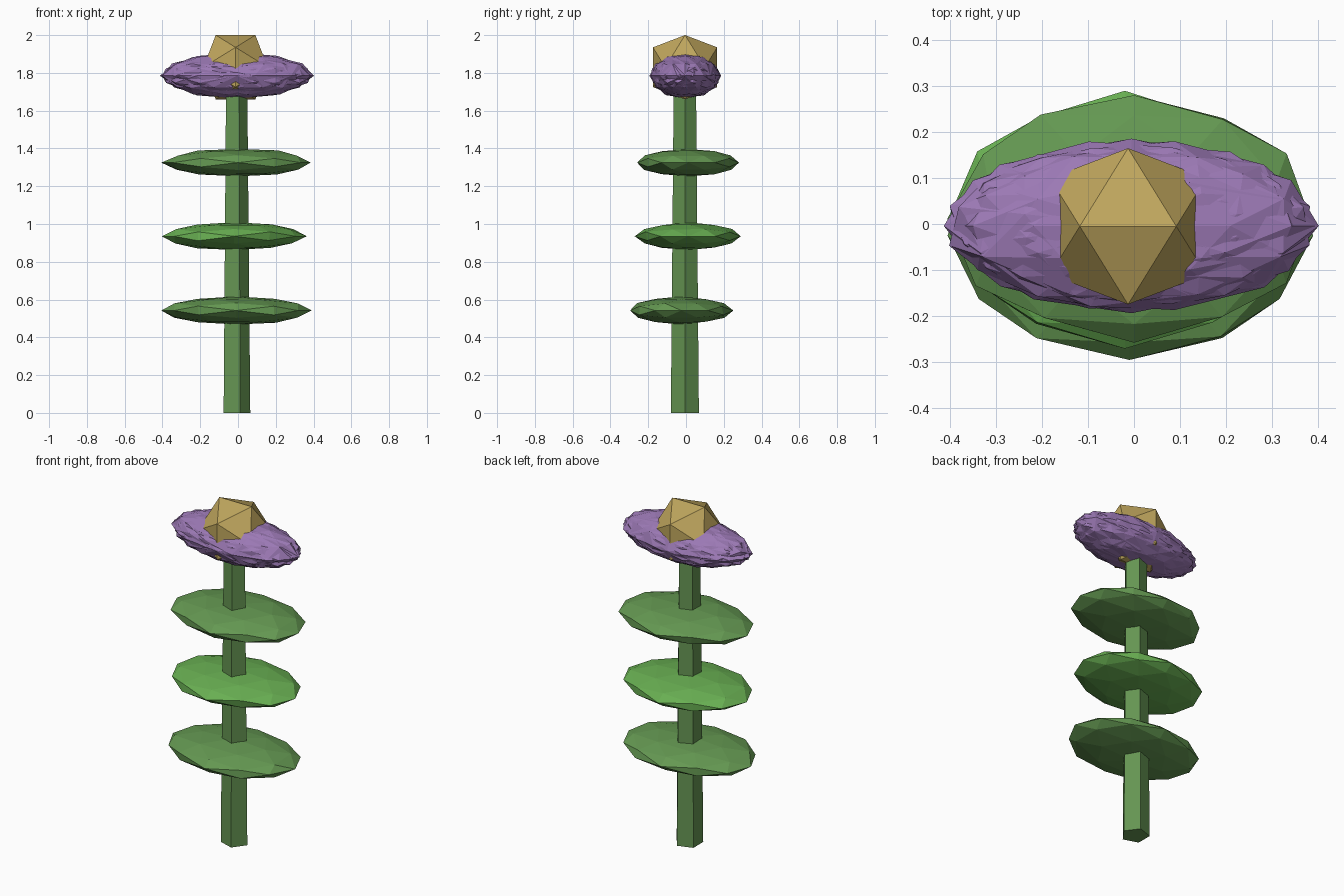
import bpy, bmesh, math, random
from mathutils import Vector, Matrix

if "Cube" in bpy.data.objects:
    bpy.data.objects.remove(bpy.data.objects["Cube"])

random.seed(4)
CX, CY = -0.013, -0.006


def material(name, rgb):
    m = bpy.data.materials.new(name)
    m.diffuse_color = (*rgb, 1)
    m.use_nodes = True
    m.node_tree.nodes["Principled BSDF"].inputs["Base Color"].default_value = m.diffuse_color
    return m


GREEN = material("stem_green", (0.13, 0.30, 0.085))
LEAF = material("leaf_green", (0.13, 0.32, 0.085))
BRIGHT = material("bright_leaf_green", (0.14, 0.43, 0.085))
PURPLE = material("petal_purple", (0.33, 0.19, 0.46))
GOLD = material("centre_gold", (0.52, 0.38, 0.11))


def finish(bm, name, mat):
    bmesh.ops.recalc_face_normals(bm, faces=bm.faces)
    me = bpy.data.meshes.new(name)
    bm.to_mesh(me)
    bm.free()
    me.materials.append(mat)
    ob = bpy.data.objects.new(name, me)
    bpy.context.collection.objects.link(ob)
    return ob


def ball(subdivide=True, jitter=0.0):
    """Unit icosahedron with an edge on top running along x, optionally split once."""
    bm = bmesh.new()
    phi = (1 + 5 ** 0.5) / 2
    for s in (-1, 1):
        for t in (-phi, phi):
            for co in ((s, 0, t), (t, s, 0), (0, t, s)):
                bm.verts.new(Vector(co).normalized())
    bmesh.ops.convex_hull(bm, input=bm.verts)
    if subdivide:
        bmesh.ops.subdivide_edges(bm, edges=bm.edges[:], cuts=1, use_grid_fill=True)
        for v in bm.verts:
            v.co = v.co.normalized() * (1 + random.uniform(-jitter, jitter))
    return bm


def place(bm, centre, size, turn=0.0):
    # the turn comes before the stretch, so the oval stays aligned with x
    bm.transform(Matrix.Translation(centre) @ Matrix.Diagonal((*size, 1))
                 @ Matrix.Rotation(turn, 4, 'Z'))


# Five-sided tapering stem, one corner towards +x
bm = bmesh.new()
bmesh.ops.create_cone(bm, cap_ends=True, segments=5, radius1=0.078, radius2=0.062, depth=1.75)
first = max(bm.verts, key=lambda v: v.co.x - v.co.z)
turn = -math.atan2(first.co.y, first.co.x)
bm.transform(Matrix.Translation((CX, CY, 0.875)) @ Matrix.Rotation(turn, 4, 'Z'))
finish(bm, "stem", GREEN)

# Three flat oval leaf tiers
tiers = [("lower_leaf", (-0.01, -0.025, 0.542), (0.395, 0.270, 0.074), LEAF),
         ("middle_leaf", (-0.02, 0.012, 0.935), (0.375, 0.276, 0.074), BRIGHT),
         ("upper_leaf", (0.0, 0.012, 1.325), (0.395, 0.272, 0.074), LEAF)]
for name, centre, size, mat in tiers:
    bm = ball(jitter=0.03)
    place(bm, centre, size)
    finish(bm, name, mat)

# Spiky blossom: overlapping faceted ovals, each turned before stretching
PETALS = 8
for i in range(PETALS):
    bm = ball(jitter=0.04)
    place(bm, (-0.005, -0.004, 1.785), (0.395, 0.183, 0.119), i * math.tau / PETALS)
    finish(bm, f"petal_{i + 1}", PURPLE)

# Twenty-sided flower centre
bm = ball(subdivide=False)
place(bm, (CX, -0.005, 1.83), (0.2, 0.2, 0.2))
finish(bm, "flower_centre", GOLD)
